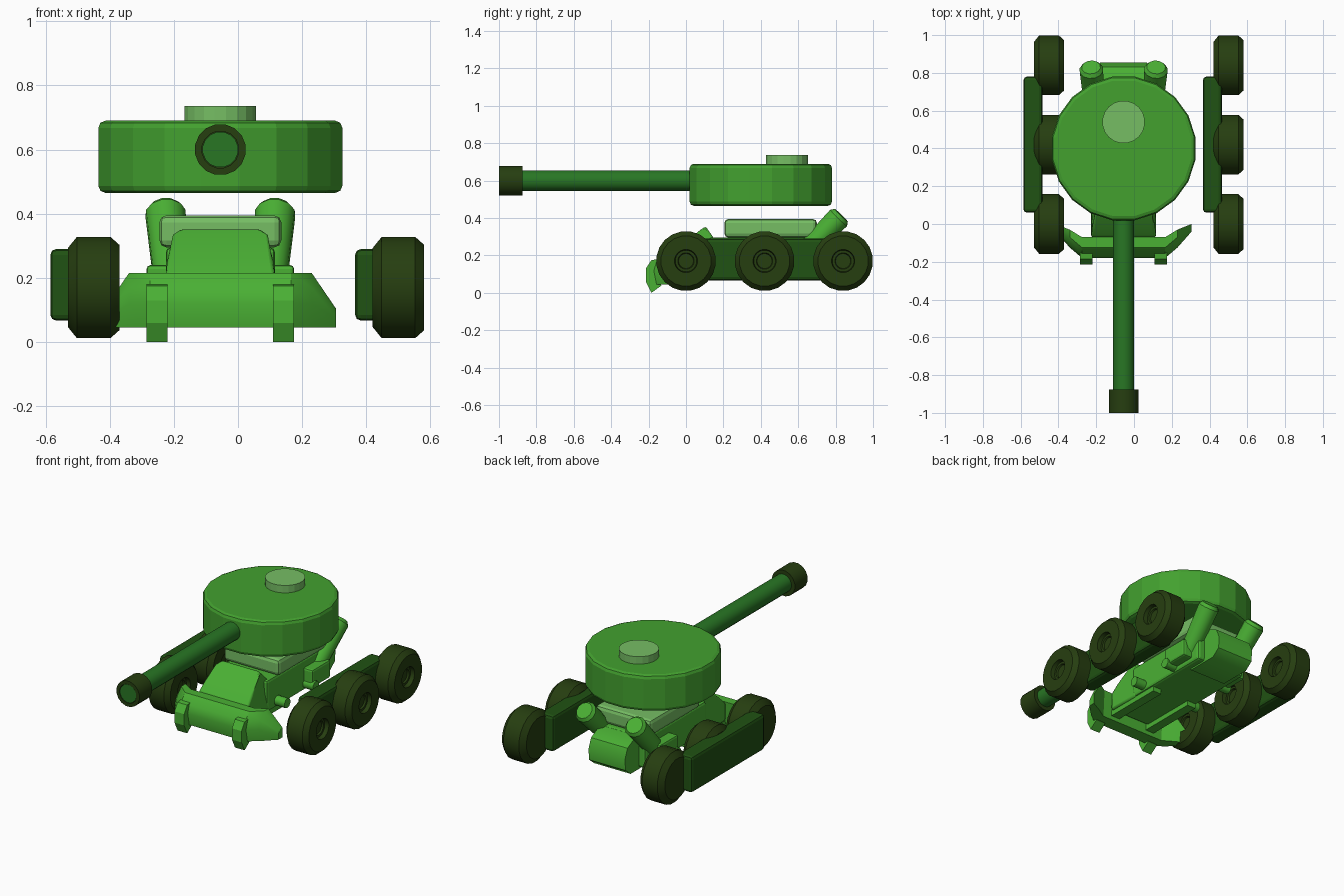
import bpy, bmesh, math
from mathutils import Vector

cube = bpy.data.objects.get("Cube")
if cube:
    bpy.data.objects.remove(cube, do_unlink=True)

MID = -0.055  # centre line of the hull


def material(name, *srgb):
    m = bpy.data.materials.new(name)
    m.use_nodes = True
    col = [(c / 255 / 12.92 if c < 11 else ((c / 255 + 0.055) / 1.055) ** 2.4) for c in srgb] + [1]
    m.diffuse_color = col
    m.node_tree.nodes["Principled BSDF"].inputs["Base Color"].default_value = col
    return m


HULL = material("hull green", 74, 176, 52)
TURRET = material("turret green", 67, 161, 47)
PALE = material("pale green", 118, 190, 100)
BARREL = material("barrel green", 40, 118, 36)
PLATE = material("dark green", 32, 82, 19)
RUBBER = material("olive rubber", 38, 62, 16)


def loft(name, rings, mat, bevel=0, smooth=0):
    """Skin a list of equal point rings and cap both ends."""
    bm = bmesh.new()
    loops = [[bm.verts.new(p) for p in ring] for ring in rings]
    n = len(loops[0])
    for a, b in zip(loops, loops[1:]):
        for i in range(n):
            j = (i + 1) % n
            bm.faces.new((a[i], a[j], b[j], b[i]))
    bm.faces.new(loops[0])
    bm.faces.new(loops[-1])
    bmesh.ops.recalc_face_normals(bm, faces=bm.faces)
    mesh = bpy.data.meshes.new(name)
    bm.to_mesh(mesh)
    bm.free()
    mesh.materials.append(mat)
    ob = bpy.data.objects.new(name, mesh)
    bpy.context.collection.objects.link(ob)
    if bevel:
        mod = ob.modifiers.new("Bevel", "BEVEL")
        mod.width, mod.segments, mod.limit_method = bevel, 2, "ANGLE"
        mod.angle_limit = math.radians(40)
    if smooth:
        bpy.ops.object.select_all(action="DESELECT")
        ob.select_set(True)
        bpy.context.view_layer.objects.active = ob
        bpy.ops.object.shade_smooth_by_angle(angle=math.radians(smooth))
    return ob


def lathe(name, origin, axis, profile, sides, mat, **kw):
    """Turn (distance along axis, radius) pairs around an axis."""
    rot = Vector(axis).to_track_quat("Z", "Y")
    rings = []
    for d, r in profile:
        ring = []
        for k in range(sides):
            t = math.tau * (k + 0.5) / sides
            ring.append(Vector(origin) + rot @ Vector((r * math.cos(t), r * math.sin(t), d)))
        rings.append(ring)
    return loft(name, rings, mat, **kw)


def extrude_x(name, x0, x1, profile, mat, **kw):
    """Extrude a (y, z) side profile across x."""
    return loft(name, [[(x, y, z) for y, z in profile] for x in (x0, x1)], mat, **kw)


def box(name, x, y, z, mat, **kw):
    return extrude_x(name, x[0], x[1], [(y[0], z[0]), (y[1], z[0]), (y[1], z[1]), (y[0], z[1])], mat, **kw)


# Turret, hatch and gun
lathe("turret", (MID, 0.4, 0), (0, 0, 1), [(0.465, 0.385), (0.69, 0.385)], 20, TURRET, bevel=0.022)
lathe("hatch", (MID, 0.54, 0), (0, 0, 1), [(0.68, 0.113), (0.736, 0.113)], 20, PALE)
lathe("gun_barrel", (MID, 0.06, 0.6), (0, -1, 0), [(0, 0.056), (1.058, 0.056)], 16, BARREL, smooth=30)
lathe("muzzle", (MID, -0.875, 0.6), (0, -1, 0),
      [(0, 0.06), (0, 0.08), (0.125, 0.08), (0.125, 0.058), (0.1, 0.058)], 16, RUBBER, smooth=30)

# Wheels and side plates, the same set on each side
tyre = [(-0.08, 0.125), (-0.052, 0.16), (0.052, 0.16), (0.08, 0.135),
        (0.08, 0.062), (0.055, 0.058), (0.055, 0.044), (0.045, 0.04)]
for side, x in (("right", -0.45), ("left", 0.5)):
    for pos, y in (("front", 0), ("middle", 0.42), ("rear", 0.84)):
        lathe(f"{side}_{pos}_wheel", (x, y, 0.17), (1, 0, 0), tyre, 20, RUBBER, smooth=35)
    box(f"{side}_side_plate", (x - 0.135, x - 0.035), (0.06, 0.78), (0.067, 0.29), PLATE, bevel=0.018)

# Hull
box("turret_base", (-0.245, 0.135), (0.205, 0.7), (0.295, 0.395), PALE, bevel=0.022)
box("hull", (-0.225, 0.115), (0.12, 0.72), (0.1, 0.295), HULL, bevel=0.015)
rear = [(0.6, 0.09), (0.8, 0.09), (0.85, 0.13), (0.855, 0.2), (0.83, 0.26), (0.77, 0.29), (0.6, 0.29)]
extrude_x("rear_engine_block", MID - 0.125, MID + 0.125, rear, HULL, smooth=40)
for i, y in enumerate((0.22, 0.5)):
    lathe(f"hull_crossbar_{i}", (MID - 0.24, y, 0.14), (1, 0, 0), [(0, 0.03), (0.48, 0.03)], 10, HULL, smooth=40)

# Sloping nose, narrower along its top edge
nose = [(-0.07, 0.1), (-0.07, 0.21), (-0.02, 0.26), (0.075, 0.335), (0.105, 0.356), (0.15, 0.29), (0.15, 0.1)]
widths = (0.172, 0.172, 0.165, 0.155, 0.12, 0.165, 0.172)
loft("nose", [[(MID + s * w, y, z) for (y, z), w in zip(nose, widths)] for s in (-1, 1)],
     HULL, bevel=0.012, smooth=40)

# Swept plough blade, lofted from wing tip to wing tip
centre = [(-0.07, 0.215), (-0.125, 0.215), (-0.165, 0.17), (-0.18, 0.12), (-0.165, 0.045), (-0.08, 0.045)]
wing = [(-0.03, 0.215), (-0.07, 0.215), (-0.11, 0.17), (-0.125, 0.12), (-0.115, 0.045), (-0.04, 0.045)]
tip = [(0, 0.105), (-0.02, 0.105), (-0.035, 0.09), (-0.04, 0.075), (-0.04, 0.045), (0, 0.045)]
stations = [(-0.36, tip), (-0.285, wing), (-0.22, centre), (0.22, centre), (0.285, wing), (0.36, tip)]
loft("plough_blade", [[(MID + x, y, z) for y, z in sec] for x, sec in stations], HULL, smooth=30)

tooth = [(-0.15, 0.18), (-0.185, 0.175), (-0.215, 0.13), (-0.215, 0.06),
         (-0.185, 0), (-0.13, 0.04), (-0.15, 0.06)]
for side, s in (("right", -1), ("left", 1)):
    x = MID + s * 0.197
    extrude_x(f"{side}_plough_tooth", x - 0.033, x + 0.033, tooth, HULL)
    x = MID + s * 0.13
    box(f"{side}_plough_arm", (x - 0.03, x + 0.03), (-0.1, 0.3), (0.07, 0.12), HULL)
    # Slanted exhaust stacks and their mounts
    top, foot = Vector((MID + s * 0.172, 0.83, 0.415)), Vector((MID + s * 0.155, 0.62, 0.2))
    length = (top - foot).length
    lathe(f"{side}_exhaust", foot, top - foot,
          [(0, 0.055), (length - 0.02, 0.064), (length, 0.05)], 12, HULL, smooth=35)
    x = MID + s * 0.185
    box(f"{side}_exhaust_mount", (x - 0.045, x + 0.045), (0.48, 0.66), (0.13, 0.24), HULL, bevel=0.012)
